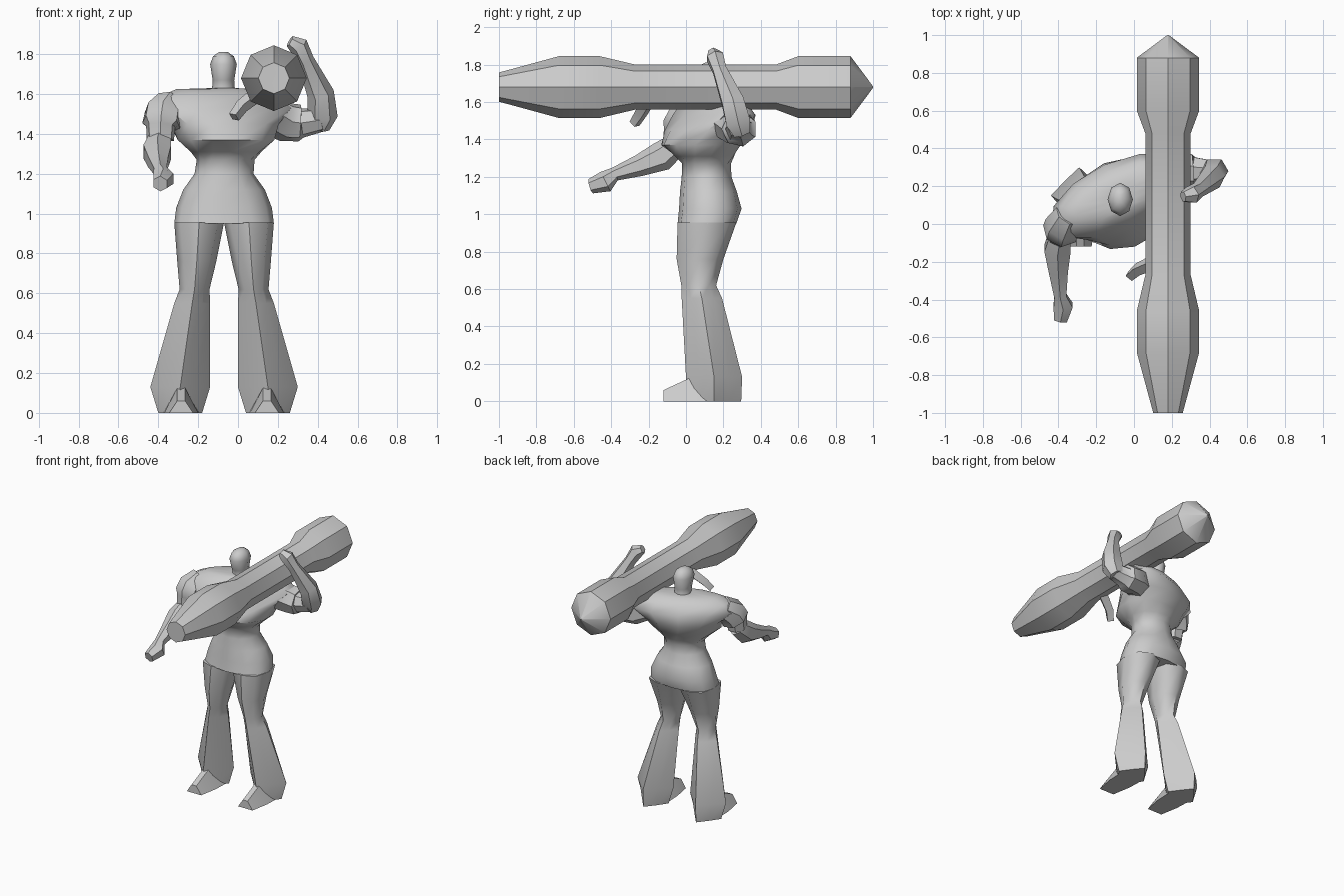
import bpy, bmesh
from math import sin, cos, pi, radians
from mathutils import Vector

MID = -0.07  # body centre line in x


def skin(name, rings, angle=40):
    """Join rings of equal point count into one closed, smooth-by-angle mesh."""
    n = len(rings[0])
    bm = bmesh.new()
    loops = [[bm.verts.new(p) for p in r] for r in rings]
    for a, b in zip(loops, loops[1:]):
        for i in range(n):
            j = (i + 1) % n
            bm.faces.new((a[i], a[j], b[j], b[i]))
    bm.faces.new(loops[0])
    bm.faces.new(loops[-1])
    bmesh.ops.recalc_face_normals(bm, faces=bm.faces)
    me = bpy.data.meshes.new(name)
    bm.to_mesh(me)
    bm.free()
    ob = bpy.data.objects.new(name, me)
    bpy.context.collection.objects.link(ob)
    bpy.ops.object.select_all(action='DESELECT')
    ob.select_set(True)
    bpy.context.view_layer.objects.active = ob
    bpy.ops.object.shade_smooth_by_angle(angle=radians(angle))
    return ob


def level_ring(x, y, z, rx, ry, p=2.0, turn=0, n=12):
    """Horizontal superellipse: p=1 diamond, p=2 ellipse, more = boxy."""
    pts, t = [], radians(turn)
    for i in range(n):
        c, s = cos(2 * pi * i / n), sin(2 * pi * i / n)
        u = rx * (1 if c > 0 else -1) * abs(c) ** (2 / p)
        v = ry * (1 if s > 0 else -1) * abs(s) ** (2 / p)
        pts.append((x + u * cos(t) - v * sin(t), y + u * sin(t) + v * cos(t), z))
    return pts


def limb(name, path, ref, n=6, angle=40):
    """Tube along a path of (x, y, z, radius)."""
    pts = [Vector(p[:3]) for p in path]
    rings = []
    for i, p in enumerate(path):
        d = (pts[min(i + 1, len(pts) - 1)] - pts[max(i - 1, 0)]).normalized()
        u = d.cross(Vector(ref)).normalized()
        v = d.cross(u)
        rings.append([pts[i] + p[3] * (u * cos(2 * pi * k / n) + v * sin(2 * pi * k / n))
                      for k in range(n)])
    return skin(name, rings, angle)


# Hips, waist, twisted chest and shoulders
skin("torso", [level_ring(*r) for r in (
    (MID, .112, .95, .25, .157, 2.5),
    (MID, .13, 1.03, .24, .167, 2.2),
    (MID, .12, 1.12, .205, .152),
    (MID, .11, 1.2, .148, .133),
    (-.062, .11, 1.27, .145, .13),
    (-.06, .10, 1.31, .18, .16, 2, 10),
    (-.06, .08, 1.37, .255, .21, 2, 18),
    (-.07, .12, 1.45, .29, .22, 2, 24),
    (-.08, .15, 1.53, .39, .18, 2, 24),
    (-.08, .15, 1.59, .34, .14, 2, 24),
    (-.08, .15, 1.625, .25, .09, 2, 24),
    (-.075, .14, 1.63, .06, .06, 2, 24))], 60)

# Neck and head
skin("head", [level_ring(-.073, y, z, rx, ry, 2, 0, 8) for y, z, rx, ry in (
    (.14, 1.59, .075, .075), (.14, 1.63, .057, .06), (.135, 1.67, .054, .07),
    (.13, 1.75, .067, .088), (.13, 1.79, .052, .07), (.135, 1.812, .02, .03))], 60)

# Flared legs and wedge feet, mirrored about the body centre line
for s, side in ((-1, "right"), (1, "left")):
    skin(side + "_leg", [level_ring(MID + s * dx, y, z, rx, ry, p, 0, 8)
                         for dx, y, z, rx, ry, p in (
        (.22, .15, 0, .11, .145, 1.05),
        (.22, .15, .13, .15, .15, 1.05),
        (.16, .085, .55, .09, .108, 1.2),
        (.148, .068, .62, .075, .093, 1.3),
        (.137, .075, .76, .098, .125, 1.7),
        (.125, .112, .955, .125, .157, 2.5))], 50)
    fx = MID + s * .215
    skin(side + "_foot", [[(fx - b, y, 0), (fx + b, y, 0), (fx + t, y, h), (fx - t, y, h)]
                          for y, b, t, h in ((-.12, .06, .02, .06),
                                             (.02, .085, .02, .125),
                                             (.15, .09, .02, .125))], 20)

# Lowered arm: sleeve, then bent forearm and fist
limb("right_sleeve", [(-.34, .05, 1.55, .08), (-.375, -.01, 1.5, .1),
                      (-.385, -.035, 1.45, .1), (-.388, -.045, 1.44, .075),
                      (-.39, -.055, 1.37, .07)], (1, 0, 0), 7)
limb("right_forearm", [(-.39, -.04, 1.38, .06), (-.405, -.13, 1.31, .08),
                       (-.40, -.25, 1.26, .058), (-.39, -.38, 1.215, .037),
                       (-.375, -.43, 1.175, .058), (-.39, -.51, 1.15, .04)], (1, 0, 0))

# Raised arm: sleeve, then forearm reaching up over the launcher
limb("left_sleeve", [(.17, .23, 1.49, .1), (.24, .28, 1.46, .1), (.31, .285, 1.455, .095),
                     (.32, .285, 1.455, .075), (.42, .28, 1.47, .06)], (0, 0, 1), 7)
limb("left_forearm", [(.41, .30, 1.43, .05), (.425, .28, 1.49, .075),
                      (.415, .25, 1.6, .068), (.34, .18, 1.77, .042),
                      (.305, .155, 1.84, .05), (.26, .145, 1.865, .03)], (0, 1, 0))

# Eight-sided launcher with hollow muzzle and pointed rear
limb("launcher", [(.18, y, 1.68, r) for y, r in (
    (-.7, .05), (-.999, .07), (-1, .078), (-.68, .165), (-.46, .165), (-.27, .12),
    (.48, .12), (.6, .165), (.88, .165), (1, .004))], (0, 0, 1), 8, 35)

# Launcher hand grip
limb("launcher_grip", [(.11, -.2, 1.61, .04), (.02, -.24, 1.54, .035),
                       (-.02, -.275, 1.485, .03)], (0, 1, 0), 4)
